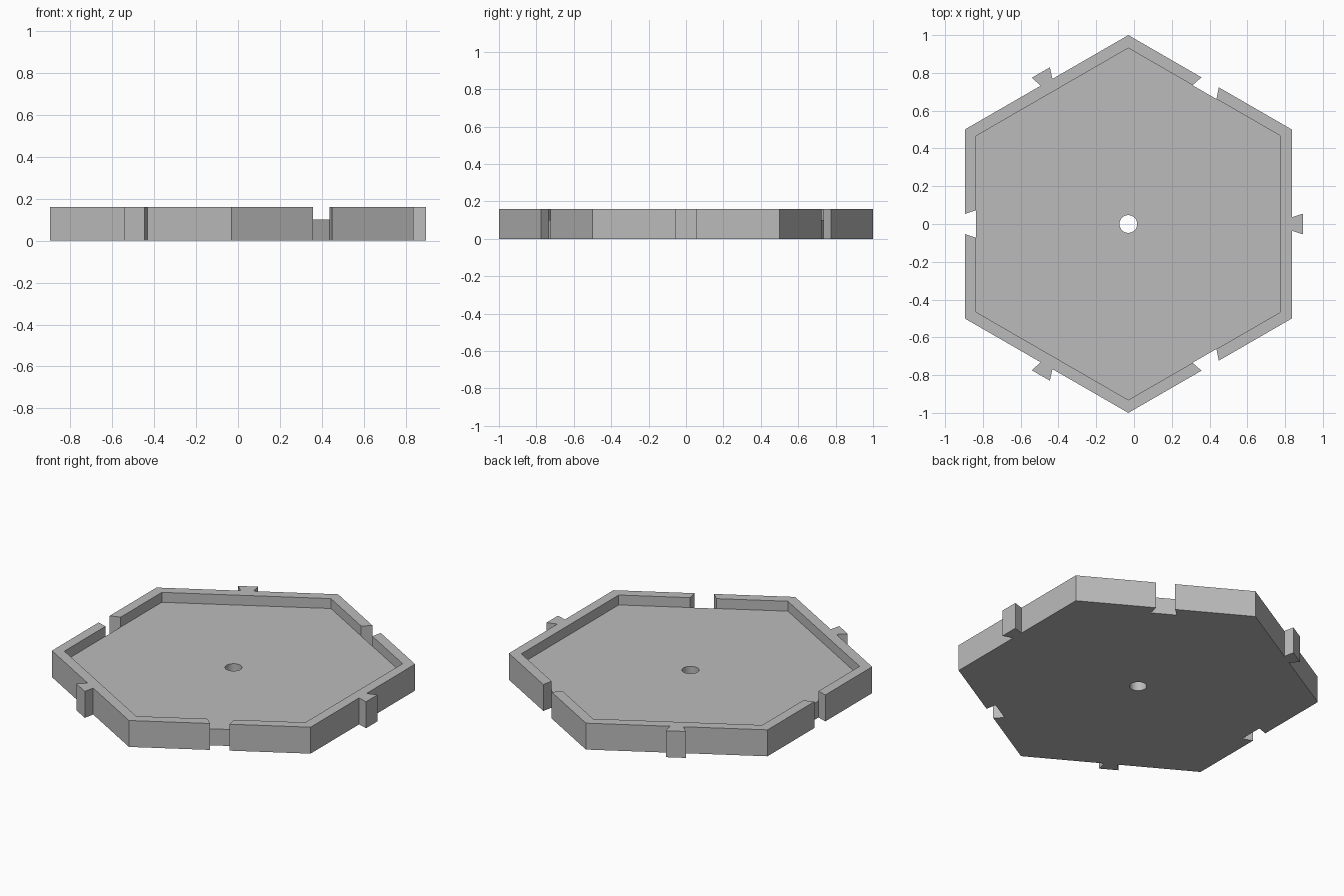
import bpy, bmesh, math
from mathutils import Vector, Matrix

if "Cube" in bpy.data.objects:
    bpy.data.objects.remove(bpy.data.objects["Cube"], do_unlink=True)

CENTRE_X = -0.03
HEIGHT, FLOOR = 0.16, 0.10
APOTHEM = math.sqrt(3) / 2
DEPTH = 0.06                     # dovetail depth, equal to the rim width

grey = bpy.data.materials.new("plain grey")
grey.use_nodes = True
colour = (0.5, 0.5, 0.5, 1)
grey.diffuse_color = colour
grey.node_tree.nodes["Principled BSDF"].inputs["Base Color"].default_value = colour


def prism(name, outline, bottom, top):
    """Extrude a flat outline upwards into a solid object."""
    bm = bmesh.new()
    base = bm.faces.new([bm.verts.new((p[0] + CENTRE_X, p[1], bottom)) for p in outline])
    grown = bmesh.ops.extrude_face_region(bm, geom=[base])["geom"]
    bmesh.ops.translate(bm, vec=(0, 0, top - bottom),
                        verts=[v for v in grown if isinstance(v, bmesh.types.BMVert)])
    bmesh.ops.recalc_face_normals(bm, faces=bm.faces)
    mesh = bpy.data.meshes.new(name)
    bm.to_mesh(mesh)
    bm.free()
    mesh.materials.append(grey)
    obj = bpy.data.objects.new(name, mesh)
    bpy.context.collection.objects.link(obj)
    return obj


def ring(radius, sides, turn=0.0):
    return [(radius * math.cos(turn + math.tau * i / sides),
             radius * math.sin(turn + math.tau * i / sides)) for i in range(sides)]


# Hexagon outline: each side carries a dovetail, tabs and sockets alternating
tab = [(APOTHEM, -0.036), (APOTHEM + DEPTH, -0.055)]
socket = [(APOTHEM, -0.053), (APOTHEM - DEPTH, -0.073)]
outline = []
for side in range(6):
    half = socket if side % 2 else tab
    points = [(APOTHEM, -0.5)] + half + [(x, -y) for x, y in reversed(half)]
    spin = Matrix.Rotation(side * math.pi / 3, 2)
    outline += [spin @ Vector(p) for p in points]
tile = prism("hexagonal_tray", outline, 0, HEIGHT)

# Recess and centre hole; the recess opens into the sockets
recess_radius = (APOTHEM - DEPTH + 0.0005) / APOTHEM
cutters = [prism("recess_cutter", ring(recess_radius, 6, math.pi / 6), FLOOR, HEIGHT + 0.1),
           prism("hole_cutter", ring(0.047, 32), -0.1, HEIGHT + 0.2)]
bpy.context.view_layer.objects.active = tile
for cutter in cutters:
    cutter.hide_render = True
    cut = tile.modifiers.new(cutter.name, "BOOLEAN")
    cut.operation = "DIFFERENCE"
    cut.solver = "EXACT"
    cut.object = cutter
    bpy.ops.object.modifier_apply(modifier=cut.name)
    bpy.data.objects.remove(cutter, do_unlink=True)

# Smooth only the wall of the round hole
bpy.ops.object.select_all(action="DESELECT")
tile.select_set(True)
bpy.ops.object.shade_smooth_by_angle(angle=math.radians(25))
